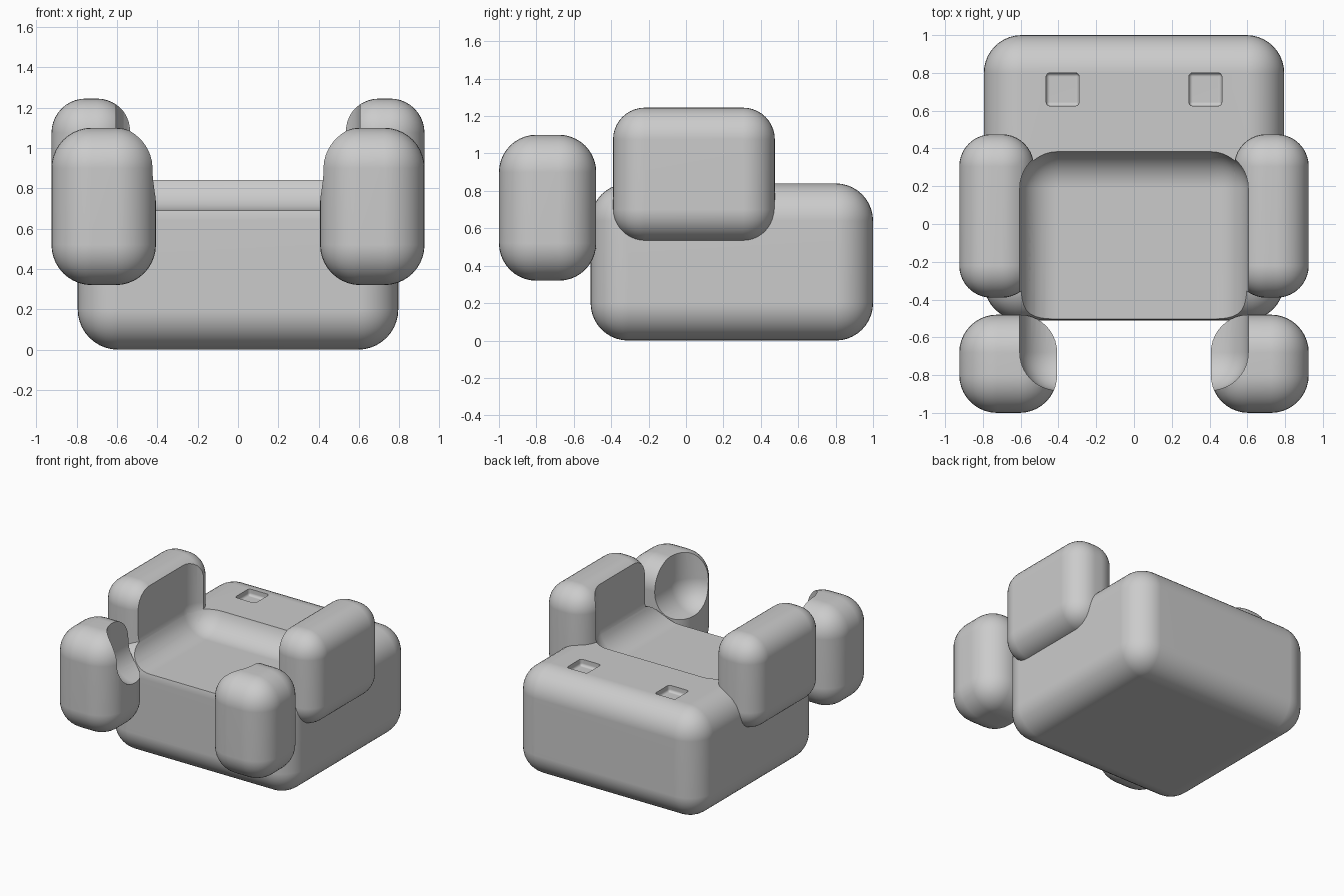
import bpy
import bmesh
from mathutils import Vector
from math import radians

cube = bpy.data.objects.get("Cube")
if cube:
    bpy.data.objects.remove(cube)

grey = bpy.data.materials.new("plain_grey")
grey.use_nodes = True
colour = (0.6, 0.6, 0.6, 1)
grey.diffuse_color = colour
grey.node_tree.nodes["Principled BSDF"].inputs["Base Color"].default_value = colour


def rounded_box(name, low, high, radius, segments=10):
    """Box between two corners with every edge rounded."""
    low, high = Vector(low), Vector(high)
    bm = bmesh.new()
    bmesh.ops.create_cube(bm, size=1)
    for v in bm.verts:
        v.co = (low + high) / 2 + v.co * (high - low)
    bmesh.ops.bevel(bm, geom=bm.edges[:], offset=radius, segments=segments,
                    profile=0.5, affect='EDGES')
    mesh = bpy.data.meshes.new(name)
    bm.to_mesh(mesh)
    bm.free()
    mesh.materials.append(grey)
    obj = bpy.data.objects.new(name, mesh)
    bpy.context.collection.objects.link(obj)
    return obj


def helper(obj):
    obj.hide_render = True
    obj.hide_viewport = True
    return obj


def finish(obj, cutters):
    """Carve the part, then shade it smooth with sharp cut edges."""
    bpy.ops.object.select_all(action='DESELECT')
    obj.select_set(True)
    bpy.context.view_layer.objects.active = obj
    for cutter in cutters:
        cut = obj.modifiers.new("carve", 'BOOLEAN')
        cut.operation = 'DIFFERENCE'
        cut.solver = 'EXACT'
        cut.object = cutter
        bpy.ops.object.modifier_apply(modifier=cut.name)
    bpy.ops.object.shade_smooth_by_angle(angle=radians(25))
    normals = obj.modifiers.new("even_normals", 'WEIGHTED_NORMAL')
    normals.keep_sharp = True


# Carving shapes: the seat hollow and two small pockets behind it
hollow = helper(rounded_box("seat_hollow_cutter", (-0.605, -0.88, 0.69),
                            (0.605, 0.39, 1.8), 0.2))
pockets = [helper(rounded_box(f"{side}_pocket_cutter", (x - 0.087, 0.625, 0.79),
                              (x + 0.087, 0.8, 0.95), 0.02, 4))
           for side, x in (("left", 0.378), ("right", -0.378))]

# Main block
body = rounded_box("seat_body", (-0.795, -0.51, 0), (0.795, 1, 0.84), 0.2)
finish(body, [hollow] + pockets)

# Armrests and front bolsters on both sides
for side, s in (("left", 1), ("right", -1)):
    for part, inner, y0, y1, z0, z1, radius in (
            ("armrest", 0.53, -0.39, 0.475, 0.53, 1.245, 0.17),
            ("front_bolster", 0.407, -1, -0.48, 0.32, 1.1, 0.2)):
        x0, x1 = sorted((s * inner, s * 0.925))
        finish(rounded_box(f"{side}_{part}", (x0, y0, z0), (x1, y1, z1), radius),
               [hollow])
